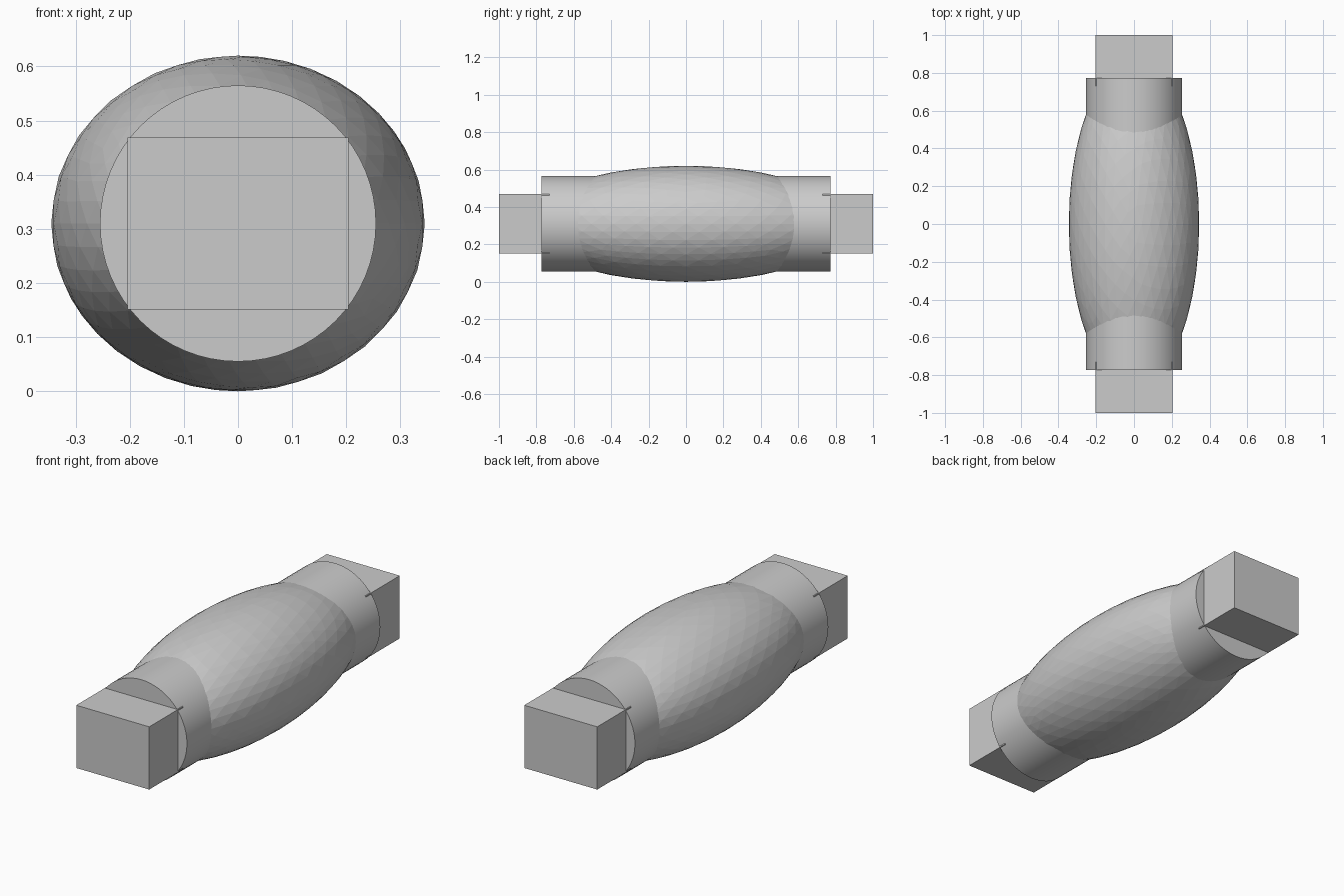
import bpy
from math import radians

if "Cube" in bpy.data.objects:
    bpy.data.objects.remove(bpy.data.objects["Cube"])

ZC = 0.31  # height of the long axis

# Bulging faceted body
bpy.ops.mesh.primitive_ico_sphere_add(subdivisions=4, radius=1, location=(0, 0, ZC))
body = bpy.context.object
body.name = "barrel_body"
body.scale = (0.345, 0.862, 0.31)

# Round sleeve running through the body
bpy.ops.mesh.primitive_cylinder_add(vertices=64, radius=0.255, depth=1.544,
                                    location=(0, 0, ZC), rotation=(radians(90), 0, 0))
sleeve = bpy.context.object
sleeve.name = "round_sleeve"
bpy.ops.object.shade_smooth_by_angle(angle=radians(30))

# Square end blocks, slightly sunk into the sleeve
for side, name in ((-1, "front_end_block"), (1, "back_end_block")):
    bpy.ops.mesh.primitive_cube_add(size=1, location=(0, side * 0.865, ZC))
    block = bpy.context.object
    block.name = name
    block.scale = (0.408, 0.27, 0.317)
